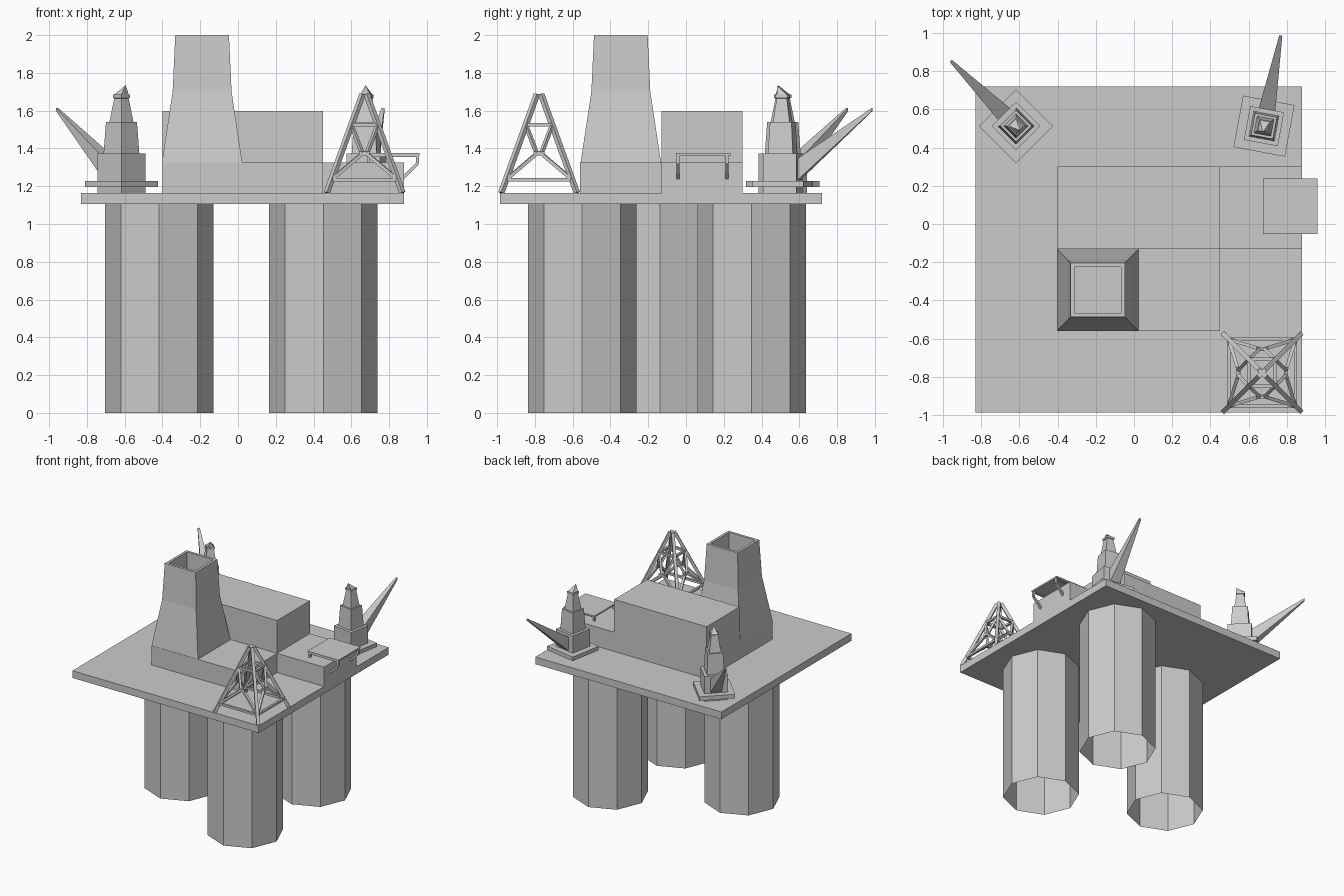
import bpy, bmesh
from math import sin, cos, pi, radians
from mathutils import Vector, Matrix

if "Cube" in bpy.data.objects:
    bpy.data.objects.remove(bpy.data.objects["Cube"])


def finish(name, bm, matrix=None, fix=True):
    if matrix:
        bm.transform(matrix)
    if fix:
        bmesh.ops.recalc_face_normals(bm, faces=bm.faces[:])
    mesh = bpy.data.meshes.new(name)
    bm.to_mesh(mesh)
    bm.free()
    ob = bpy.data.objects.new(name, mesh)
    bpy.context.collection.objects.link(ob)
    return ob


def add_box(bm, x0, x1, y0, y1, z0, z1):
    m = Matrix.Translation(((x0 + x1) / 2, (y0 + y1) / 2, (z0 + z1) / 2))
    bmesh.ops.create_cube(bm, size=1, matrix=m @ Matrix.Diagonal((x1 - x0, y1 - y0, z1 - z0, 1)))


def box(name, *dims):
    bm = bmesh.new()
    add_box(bm, *dims)
    return finish(name, bm)


def add_beam(bm, a, b, t):
    a, b = Vector(a), Vector(b)
    d = b - a
    m = Matrix.Translation((a + b) / 2) @ d.to_track_quat('Z', 'Y').to_matrix().to_4x4()
    bmesh.ops.create_cube(bm, size=1, matrix=m @ Matrix.Diagonal((t, t, d.length, 1)))


def square(h, z, cx=0, cy=0):
    return [(cx + sx * h, cy + sy * h, z) for sx, sy in ((-1, -1), (1, -1), (1, 1), (-1, 1))]


def loft(bm, rings, caps=True):
    rows = [[bm.verts.new(p) for p in r] for r in rings]
    n = len(rows[0])
    for lo, hi in zip(rows, rows[1:]):
        for i in range(n):
            j = (i + 1) % n
            bm.faces.new((lo[i], lo[j], hi[j], hi[i]))
    if caps:
        bm.faces.new(rows[0][::-1])
        bm.faces.new(rows[-1])


# Deck and three hollow octagonal legs
box("deck", -0.83, 0.88, -0.985, 0.72, 1.105, 1.165)
for i, (cx, cy) in enumerate([(-0.417, -0.137), (0.452, -0.55), (0.452, 0.347)]):
    bm = bmesh.new()
    loft(bm, [[(cx + 0.287 * cos(k * pi / 4), cy + 0.287 * sin(k * pi / 4), z) for k in range(8)]
              for z in (0, 1.105)], caps=False)
    finish(f"leg_{i + 1}", bm, fix=False)

# Deck buildings
box("main_building", -0.40, 0.45, -0.13, 0.30, 1.165, 1.597)
box("front_building", -0.40, 0.45, -0.56, -0.13, 1.165, 1.325)
box("side_building", 0.45, 0.88, -0.13, 0.30, 1.165, 1.325)

# Tapered stack, open at the top
bm = bmesh.new()
loft(bm, [square(h, z, -0.19, -0.345) for h, z in
          ((0.213, 1.325), (0.156, 1.70), (0.142, 2.0), (0.121, 2.0), (0.121, 1.7))])
finish("exhaust_stack", bm)

# Landing platform and its side brackets
box("landing_platform", 0.675, 0.96, -0.053, 0.238, 1.362, 1.375)
bm = bmesh.new()
for y in (-0.043, 0.218):
    path = [(0.69, y, 1.325), (0.69, y, 1.362), (0.95, y, 1.362), (0.95, y, 1.32), (0.875, y, 1.245)]
    for a, b in zip(path, path[1:]):
        add_beam(bm, a, b, 0.016)
finish("platform_brackets", bm)


# Lattice derrick: corner legs, rails and braces meeting at a centre plate
def half(z):
    return 0.20 + (z - 1.165) * (0.012 - 0.20) / (1.685 - 1.165)


bm = bmesh.new()
for k in range(4):
    r = Matrix.Translation((0.67, -0.778, 0)) @ Matrix.Rotation(k * pi / 2, 4, 'Z')

    def strut(x0, z0, x1, z1, t):
        add_beam(bm, r @ Vector((x0, -half(z0), z0)), r @ Vector((x1, -half(z1), z1)), t)

    strut(half(1.165), 1.165, half(1.685), 1.685, 0.024)
    for z in (1.235, 1.525):
        strut(-half(z), z, half(z), z, 0.018)
    strut(-0.03, 1.373, 0.03, 1.373, 0.022)
    for s in (-1, 1):
        strut(s * half(1.235), 1.235, s * 0.012, 1.373, 0.018)
        strut(s * half(1.525), 1.525, s * 0.012, 1.373, 0.018)
add_box(bm, 0.655, 0.685, -0.793, -0.763, 1.67, 1.687)
finish("derrick", bm)


# Cranes: pad, stepped tower, pointed cap and tapered boom
def crane(name, x, y, angle):
    m = Matrix.Translation((x, y, 0)) @ Matrix.Rotation(radians(angle), 4, 'Z')
    bm = bmesh.new()
    loft(bm, [square(0.137, 1.195), square(0.137, 1.228)])
    finish(name + "_pad", bm, m)
    bm = bmesh.new()
    loft(bm, [square(h, z) for h, z in
              ((0.09, 1.165), (0.09, 1.372), (0.067, 1.372), (0.058, 1.54), (0.045, 1.54),
               (0.027, 1.665), (0.032, 1.667), (0.032, 1.685))])
    finish(name + "_tower", bm, m)
    bm = bmesh.new()
    base = [bm.verts.new(p) for p in square(0.027, 1.685)]
    tip = bm.verts.new((0, -0.032, 1.735))
    bm.faces.new(base[::-1])
    for i in range(4):
        bm.faces.new((base[i], base[(i + 1) % 4], tip))
    finish(name + "_cap", bm, m)
    bm = bmesh.new()
    loft(bm, [[(-w, d, z0), (w, d, z0), (w, d, z1), (-w, d, z1)]
              for w, d, z0, z1 in ((0.044, 0.085, 1.23, 1.345), (0.008, 0.482, 1.598, 1.615))])
    finish(name + "_boom", bm, m)


crane("left_crane", -0.617, 0.512, 45)
crane("right_crane", 0.68, 0.512, -10.5)
